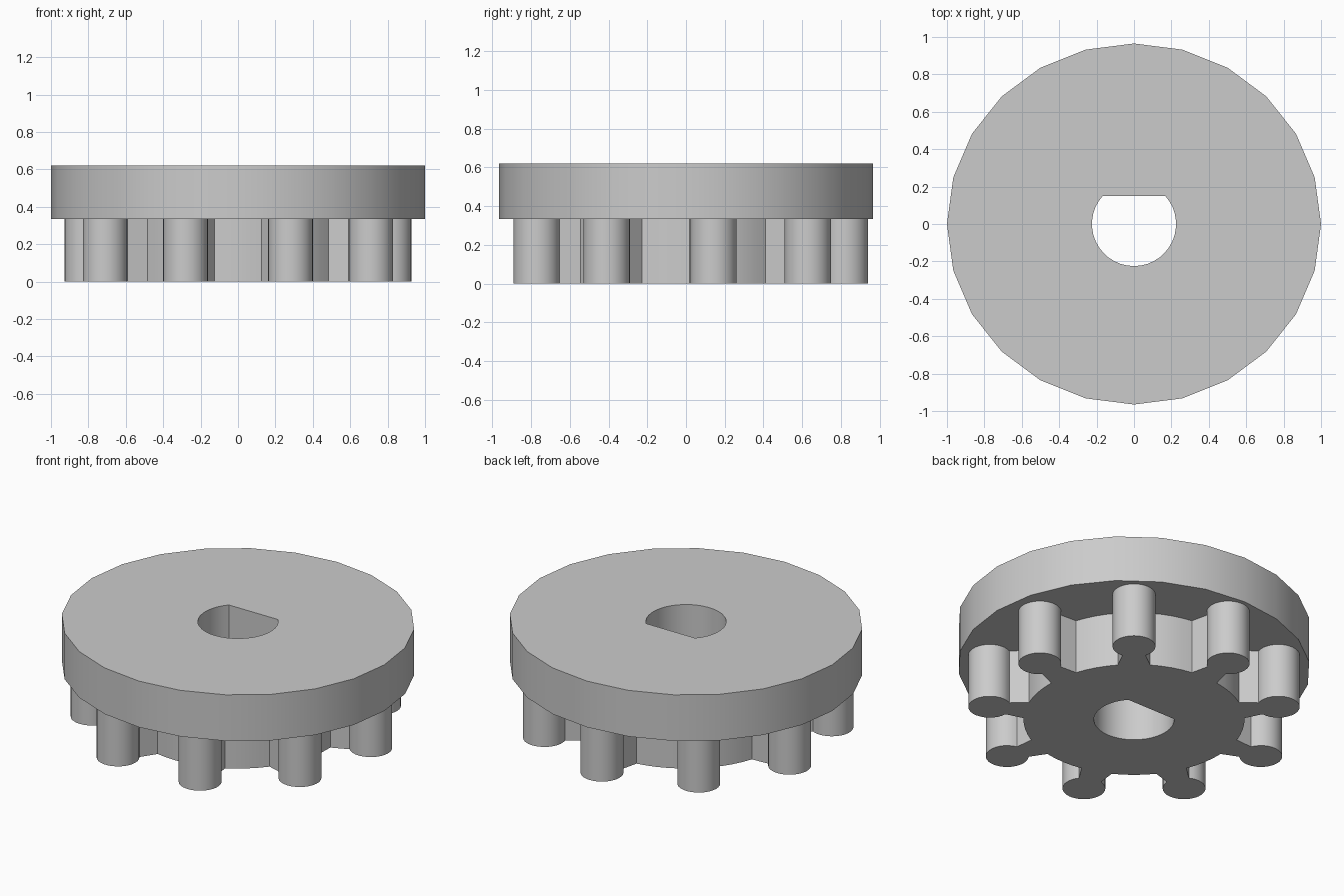
import bpy
import bmesh
from math import sin, cos, asin, pi, radians

cube = bpy.data.objects.get("Cube")
if cube:
    bpy.data.objects.remove(cube, do_unlink=True)

GREY = (0.6, 0.6, 0.6, 1)
mat = bpy.data.materials.new("light grey")
mat.use_nodes = True
mat.diffuse_color = GREY
mat.node_tree.nodes["Principled BSDF"].inputs["Base Color"].default_value = GREY

TEETH = 9
STEP = 2 * pi / TEETH
Z_JOIN, Z_TOP = 0.335, 0.62


def arc(cx, cy, r, a0, a1, n):
    """Points along an arc, both ends included."""
    return [(cx + r * cos(a0 + (a1 - a0) * i / n),
             cy + r * sin(a0 + (a1 - a0) * i / n)) for i in range(n + 1)]


def turn(points, a):
    return [(x * cos(a) - y * sin(a), x * sin(a) + y * cos(a)) for x, y in points]


def prism(name, loops, z0, z1):
    """Solid between z0 and z1 bounded by closed outlines, inner ones being holes."""
    bm = bmesh.new()
    edges = []
    for loop in loops:
        verts = [bm.verts.new((x, y, z0)) for x, y in loop]
        edges += [bm.edges.new((a, b)) for a, b in zip(verts, verts[1:] + verts[:1])]
    bmesh.ops.triangle_fill(bm, edges=edges, use_beauty=True, normal=(0, 0, -1))
    ret = bmesh.ops.extrude_face_region(bm, geom=bm.faces[:], use_keep_orig=True)
    top = [v for v in ret["geom"] if isinstance(v, bmesh.types.BMVert)]
    bmesh.ops.translate(bm, verts=top, vec=(0, 0, z1 - z0))
    bmesh.ops.recalc_face_normals(bm, faces=bm.faces[:])
    mesh = bpy.data.meshes.new(name)
    bm.to_mesh(mesh)
    bm.free()
    mesh.materials.append(mat)
    obj = bpy.data.objects.new(name, mesh)
    bpy.context.collection.objects.link(obj)
    bpy.ops.object.select_all(action="DESELECT")
    obj.select_set(True)
    bpy.context.view_layer.objects.active = obj
    bpy.ops.object.shade_smooth_by_angle(angle=radians(30))
    return obj


# D-shaped shaft hole, flat towards the back
flat = asin(0.15 / 0.225)
bore = arc(0, 0, 0.225, pi - flat, 2 * pi + flat, 28)

# Slightly oval 24-sided disc
rim = [(x, y * 0.965) for x, y in arc(0, 0, 1, 0, 2 * pi, 24)[:-1]]
prism("disc", [rim, bore], Z_JOIN, Z_TOP)

# One tooth: flared web, round tip, then the hub arc up to the next tooth
ROOT, ROOT_HALF = 0.612, 0.09
TIP, TIP_R, NECK_HALF = 0.82, 0.12, 0.065
neck = pi - asin(NECK_HALF / TIP_R)
root_angle = asin(ROOT_HALF / 0.6186)
tooth = [(ROOT, -ROOT_HALF)]
tooth += arc(TIP, 0, TIP_R, -neck, neck, 24)
tooth += arc(0, 0, 0.6186, root_angle, STEP - root_angle, 4)[:-1]
outline = []
for k in range(TEETH):
    outline += turn(tooth, pi / 2 + k * STEP)
prism("toothed_hub", [outline, bore], 0, Z_JOIN)
